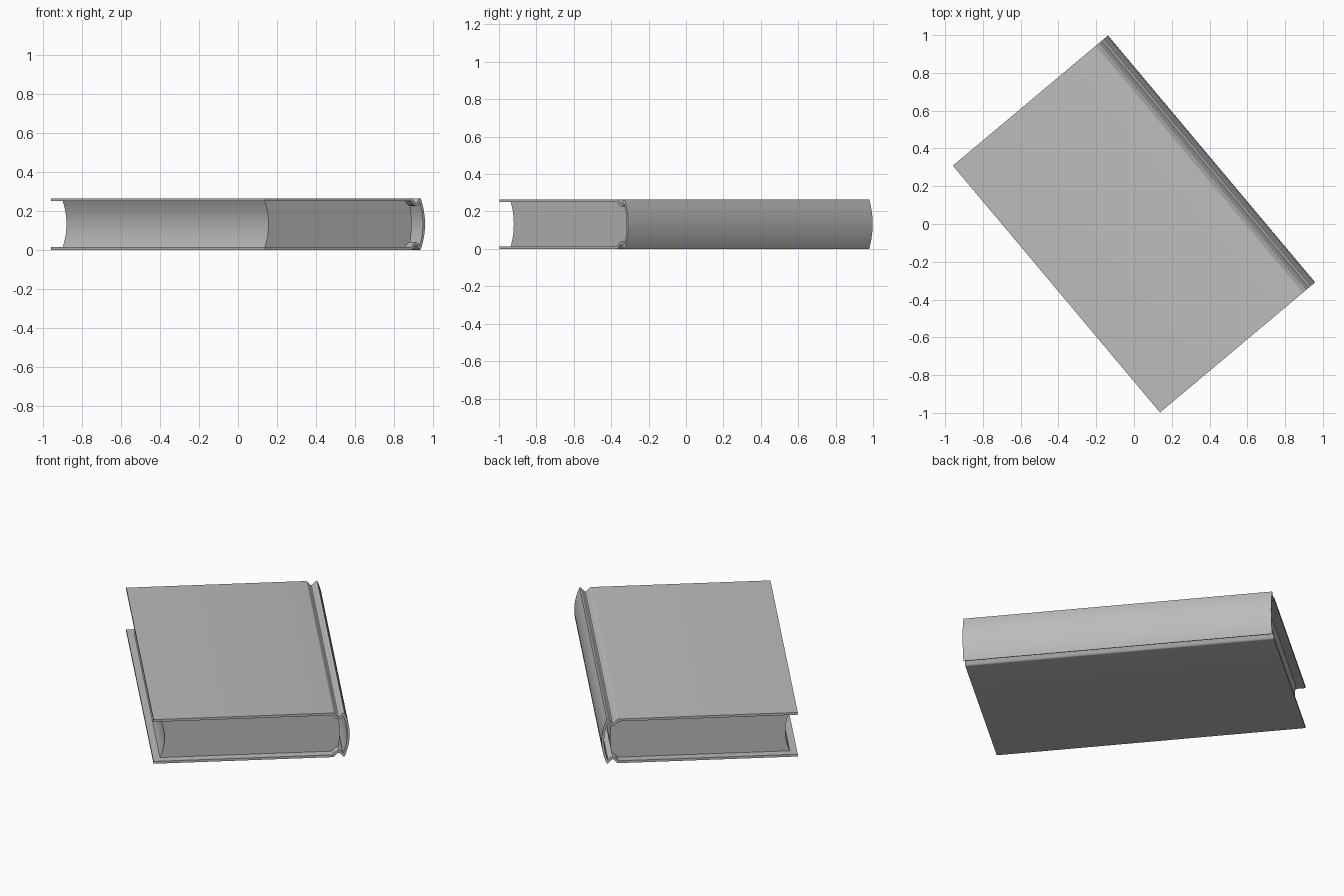
import bpy
import bmesh
from math import radians, sin, cos, pi
from mathutils import Vector, Matrix

cube = bpy.data.objects.get("Cube")
if cube:
    bpy.data.objects.remove(cube, do_unlink=True)

HALF_H = 0.1325      # half of the book thickness
BOARD = 0.014        # cover thickness
TURN = radians(40)   # the book lies turned on the ground

grey = bpy.data.materials.new("plain grey")
grey.use_nodes = True
grey.diffuse_color = (0.5, 0.5, 0.5, 1)
grey.node_tree.nodes["Principled BSDF"].inputs["Base Color"].default_value = (0.5, 0.5, 0.5, 1)


def extrude_profile(name, points, half_length):
    """Extrude a closed (across, height) profile along the spine direction."""
    bm = bmesh.new()
    verts = [bm.verts.new((u, -half_length, z)) for u, z in points]
    face = bm.faces.new(verts)
    moved = bmesh.ops.extrude_face_region(bm, geom=[face])["geom"]
    bmesh.ops.translate(bm, vec=(0, 2 * half_length, 0),
                        verts=[g for g in moved if isinstance(g, bmesh.types.BMVert)])
    bmesh.ops.recalc_face_normals(bm, faces=bm.faces)
    bm.transform(Matrix.Translation((0, 0, HALF_H)))
    bm.transform(Matrix.Rotation(TURN, 4, "Z"))
    mesh = bpy.data.meshes.new(name)
    bm.to_mesh(mesh)
    bm.free()
    obj = bpy.data.objects.new(name, mesh)
    bpy.context.collection.objects.link(obj)
    mesh.materials.append(grey)
    bpy.ops.object.select_all(action="DESELECT")
    obj.select_set(True)
    bpy.context.view_layer.objects.active = obj
    bpy.ops.object.shade_smooth_by_angle(angle=radians(35))
    return obj


def offset_path(path, distance):
    """Offset an open path to its right-hand side with mitred corners."""
    pts = [Vector(p) for p in path]
    result = []
    for i, p in enumerate(pts):
        before = (p - pts[i - 1]).normalized() if i else None
        after = (pts[i + 1] - p).normalized() if i < len(pts) - 1 else None
        a, b = before or after, after or before
        na, nb = Vector((a.y, -a.x)), Vector((b.y, -b.x))
        n = (na + nb).normalized()
        result.append(tuple(p + n * distance / max(n.dot(na), 0.6)))
    return result


def arc(base, bulge, half, steps):
    """Shallow bow from +half to -half."""
    return [(base + bulge * (1 - (1 - 2 * i / steps) ** 2), half * (1 - 2 * i / steps))
            for i in range(steps + 1)]


# Cover: flat board, hinge groove and rounded spine, mirrored top to bottom
groove = [(0.445 + 0.06 * i / 12, HALF_H - 0.0125 * (1 - cos(2 * pi * i / 12)))
          for i in range(12)]
upper = [(-0.536, HALF_H)] + groove
spine = arc(0.507, 0.029, HALF_H, 16)
outer = upper + spine + [(u, -z) for u, z in reversed(upper)]
extrude_profile("cover", outer + offset_path(outer, BOARD)[::-1], 0.853)

# Page block: hollow fore edge, rounded back
half_pages = HALF_H - BOARD
back = [(0.445 + 0.04 * sin(pi * i / 16) ** 0.5, half_pages * cos(pi * i / 16))
        for i in range(17)]
fore_edge = arc(-0.497, 0.025, half_pages, 14)
extrude_profile("page_block", back + fore_edge[::-1], 0.806)
